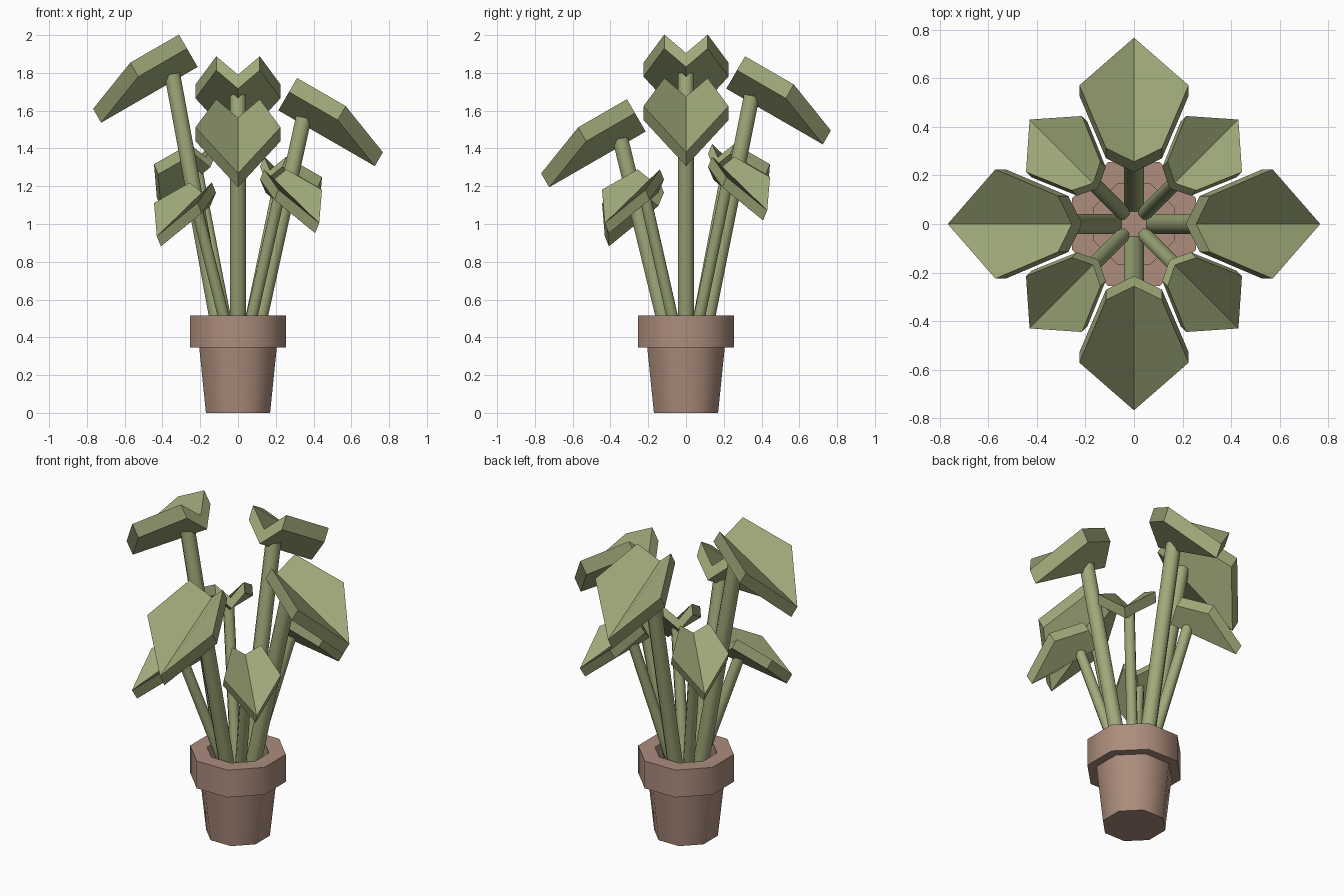
import bpy, bmesh, math
from mathutils import Vector, Matrix

cube = bpy.data.objects.get("Cube")
if cube:
    bpy.data.objects.remove(cube, do_unlink=True)


def material(name, rgb):
    mat = bpy.data.materials.new(name)
    mat.use_nodes = True
    mat.diffuse_color = (*rgb, 1)
    mat.node_tree.nodes["Principled BSDF"].inputs["Base Color"].default_value = (*rgb, 1)
    return mat


GREEN = material("leaf green", (0.352, 0.402, 0.195))
CLAY = material("clay brown", (0.413, 0.266, 0.202))


def finish(bm, name, mat):
    bmesh.ops.recalc_face_normals(bm, faces=bm.faces)
    mesh = bpy.data.meshes.new(name)
    bm.to_mesh(mesh)
    bm.free()
    mesh.materials.append(mat)
    mesh.shade_smooth()
    mesh.set_sharp_from_angle(angle=math.radians(50))
    obj = bpy.data.objects.new(name, mesh)
    bpy.context.collection.objects.link(obj)
    return obj


# Octagonal pot: each ring is (flat-side distance, height)
def make_pot():
    profile = [(0.17, 0), (0.205, 0.345), (0.255, 0.345),
               (0.255, 0.515), (0.165, 0.515), (0.165, 0.41)]
    sides = 8
    bm = bmesh.new()
    rings = []
    for apothem, z in profile:
        radius = apothem / math.cos(math.pi / sides)
        angles = [(i + 0.5) * math.tau / sides for i in range(sides)]
        rings.append([bm.verts.new((radius * math.cos(a), radius * math.sin(a), z)) for a in angles])
    for low, high in zip(rings, rings[1:]):
        for i in range(sides):
            j = (i + 1) % sides
            bm.faces.new((low[i], low[j], high[j], high[i]))
    bm.faces.new(rings[0])
    bm.faces.new(rings[-1])
    finish(bm, "pot", CLAY)


TILT = math.radians(30)
THICK = 0.085


# Leaf space: u runs from the tip inward, h along the leaf normal
def leaf_point(u, side, h, tip_r, tip_z, size):
    inward = u * math.cos(TILT) - h * math.sin(TILT)
    up = u * math.sin(TILT) + h * math.cos(TILT)
    return Vector((tip_r - size * inward, size * side, tip_z + size * up))


# Thick leaf folded into a valley along its midrib
def make_leaf(name, turn, tip_r, tip_z, size):
    half = [(0.292, 0.225, 0.113), (0.59, 0.115, 0.113)]
    outline = [(0, 0, 0), *half, (0.59, 0, 0)]
    outline += [(u, -s, h) for u, s, h in reversed(half)]
    bm = bmesh.new()
    top, under = [
        [bm.verts.new(turn @ leaf_point(u, s, h - drop, tip_r, tip_z, size)) for u, s, h in outline]
        for drop in (0, THICK)]
    for layer in (top, under):
        bm.faces.new(layer[:4])
        bm.faces.new([layer[0], *layer[3:]])
    for i in range(6):
        j = (i + 1) % 6
        bm.faces.new((top[i], top[j], under[j], under[i]))
    finish(bm, name, GREEN)


# Straight leaning stem that ends inside the leaf
def make_stem(name, turn, tip_r, tip_z, size):
    start = Vector((0.09 * size, 0, 0.39))
    end = leaf_point(0.455, 0, -0.05, tip_r, tip_z, size)
    axis = end - start
    bm = bmesh.new()
    radius = 0.045 * size
    bmesh.ops.create_cone(bm, cap_ends=True, segments=8, radius1=radius,
                          radius2=radius, depth=axis.length)
    lean = axis.to_track_quat("Z", "Y").to_matrix().to_4x4()
    place = turn @ Matrix.Translation((start + end) / 2) @ lean
    bm.transform(place @ Matrix.Rotation(math.pi / 8, 4, "Z"))
    finish(bm, name, GREEN)


make_pot()

# Large leaves face the four sides, small ones the corners: name, angle, tip height
large = [("left", 0, 1.38), ("back", 90, 1.495), ("right", 180, 1.61), ("front", 270, 1.268)]
small = [("back_left", 45, 1.072), ("back_right", 135, 1.14),
         ("front_right", 225, 0.935), ("front_left", 315, 1.005)]
for group, tip_r, size in ((large, 0.767, 1), (small, 0.608, 0.724)):
    for label, angle, tip_z in group:
        turn = Matrix.Rotation(math.radians(angle), 4, "Z")
        make_leaf(label + "_leaf", turn, tip_r, tip_z, size)
        make_stem(label + "_stem", turn, tip_r, tip_z, size)
